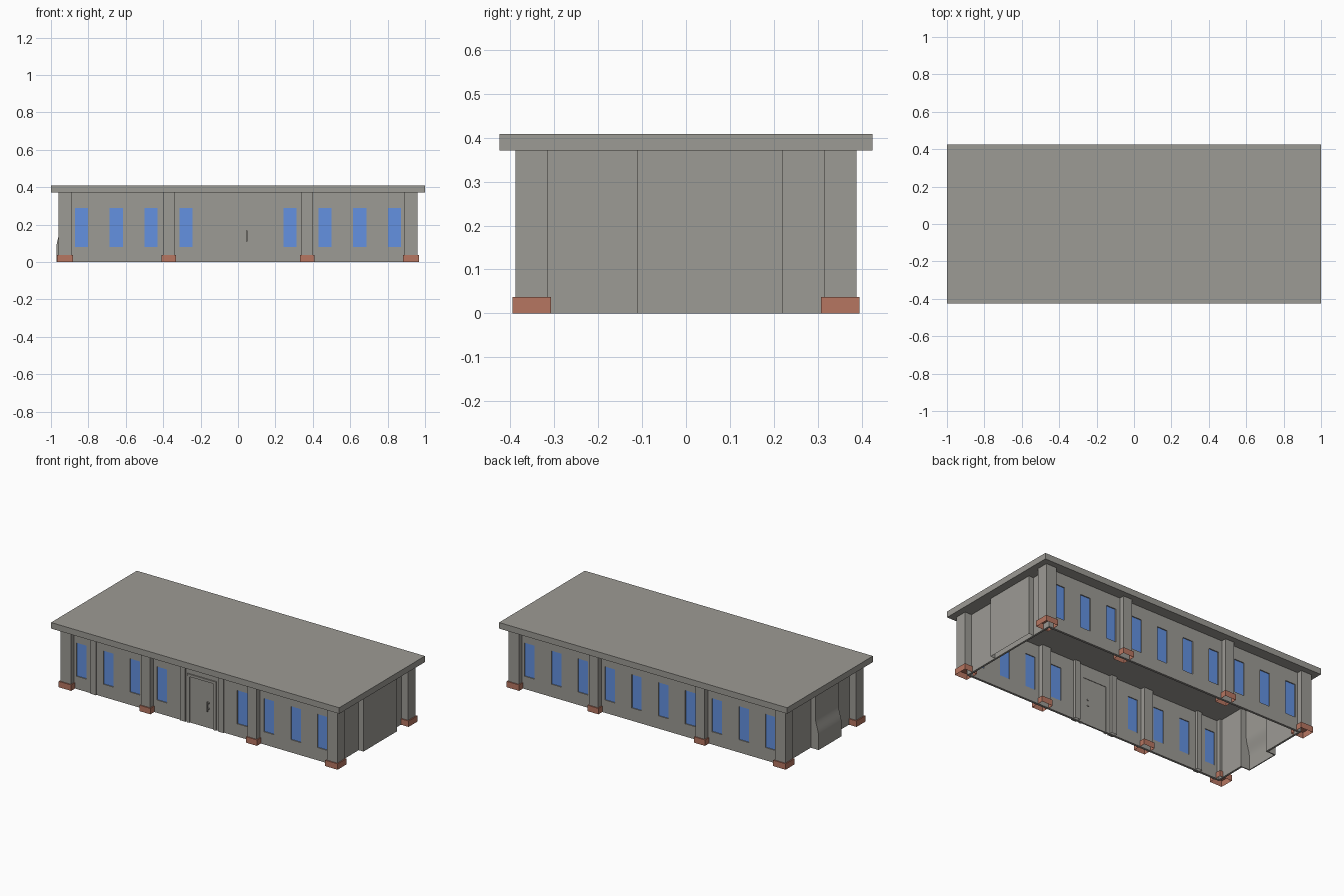
import bpy
import bmesh
import math

old = bpy.data.objects.get("Cube")
if old:
    bpy.data.objects.remove(old, do_unlink=True)


def material(name, rgb):
    mat = bpy.data.materials.new(name)
    mat.use_nodes = True
    mat.diffuse_color = (*rgb, 1)
    mat.node_tree.nodes["Principled BSDF"].inputs["Base Color"].default_value = (*rgb, 1)
    return mat


STONE = material("warm_grey_stone", (0.335, 0.325, 0.298))
BRICK = material("red_brick", (0.47, 0.18, 0.12))
GLASS = material("blue_glass", (0.125, 0.285, 0.75))


def add_object(name, bm, mat):
    mesh = bpy.data.meshes.new(name)
    bm.to_mesh(mesh)
    bm.free()
    mesh.materials.append(mat)
    obj = bpy.data.objects.new(name, mesh)
    bpy.context.collection.objects.link(obj)
    return obj


def boxes(name, mat, spans, open_base=False):
    """One object made of boxes, each given as (x range, y range, z range)."""
    bm = bmesh.new()
    for span in spans:
        verts = bmesh.ops.create_cube(bm, size=1)["verts"]
        for v in verts:
            for axis, (low, high) in enumerate(span):
                v.co[axis] = low if v.co[axis] < 0 else high
    bm.normal_update()
    if open_base:
        bases = [f for f in bm.faces if f.normal.z < -0.5]
        bmesh.ops.delete(bm, geom=bases, context="FACES")
    return add_object(name, bm, mat)


def prism(name, mat, profile, y0, y1):
    """Extrude an x-z profile along y."""
    bm = bmesh.new()
    face = bm.faces.new([bm.verts.new((x, y0, z)) for x, z in profile])
    out = bmesh.ops.extrude_face_region(bm, geom=[face])["geom"]
    moved = [v for v in out if isinstance(v, bmesh.types.BMVert)]
    bmesh.ops.translate(bm, verts=moved, vec=(0, y1 - y0, 0))
    bmesh.ops.recalc_face_normals(bm, faces=bm.faces)
    return add_object(name, bm, mat)


def cut(obj, spans):
    cutter = boxes("opening_cutter", STONE, spans)
    cutter.hide_render = True
    mod = obj.modifiers.new("openings", "BOOLEAN")
    mod.operation = "DIFFERENCE"
    mod.solver = "EXACT"
    mod.object = cutter
    bpy.context.view_layer.objects.active = obj
    bpy.ops.object.modifier_apply(modifier=mod.name)
    bpy.data.objects.remove(cutter, do_unlink=True)


WALL_TOP = 0.372
OUTER, INNER = 0.356, 0.342
END, THICK = 0.915, 0.012
SILL, HEAD = 0.08, 0.29
HALF = 0.035
DOOR_HALF, DOOR_TOP = 0.09, 0.30

# Roof slab
boxes("roof", STONE, [((-1, 1), (-0.425, 0.425), (WALL_TOP - 0.001, 0.409))])

# Long walls with window openings and glazing
columns = [-0.837 + 0.186 * i for i in range(10)]
for side, label in ((-1, "front"), (1, "back")):
    centres = [x for x in columns if side > 0 or abs(x) > 0.2]
    wall_y = sorted((side * OUTER, side * INNER))
    wall = boxes(label + "_wall", STONE, [((-END, END), wall_y, (0, WALL_TOP))])
    deep = (wall_y[0] - 0.02, wall_y[1] + 0.02)
    openings = [((x - HALF, x + HALF), deep, (SILL, HEAD)) for x in centres]
    if side < 0:
        openings.append(((-DOOR_HALF, DOOR_HALF), deep, (-0.05, DOOR_TOP)))
    cut(wall, openings)

    pane_y = sorted((side * 0.35, side * 0.347))
    boxes(label + "_windows", GLASS,
          [((x - HALF, x + HALF), pane_y, (SILL, HEAD)) for x in centres])

# Door leaf, surround and pull handle
boxes("door", STONE, [((-DOOR_HALF, DOOR_HALF), (-0.355, -0.345), (0, DOOR_TOP))])
boxes("door_frame", STONE, [
    ((-0.1, -0.084), (-0.362, -0.342), (0, DOOR_TOP)),
    ((0.084, 0.1), (-0.362, -0.342), (0, DOOR_TOP)),
    ((-0.1, 0.1), (-0.363, -0.342), (DOOR_TOP - 0.01, DOOR_TOP + 0.006)),
])
boxes("door_handle", STONE, [
    ((0.043, 0.051), (-0.376, -0.368), (0.11, 0.17)),
    ((0.043, 0.051), (-0.37, -0.34), (0.118, 0.126)),
    ((0.043, 0.051), (-0.37, -0.34), (0.154, 0.162)),
])

# Narrow ribs running through the front wall
boxes("front_ribs", STONE, [
    ((x - 0.018, x + 0.018), (-0.363, -0.325), (0, WALL_TOP))
    for x in (-0.75, -0.13, 0.135)
], open_base=True)

# Pillars standing on hollow brick footings
FOOTING = 0.037
for side, label in ((-1, "front"), (1, "back")):
    shafts, footings = [], []
    for x, half in ((-0.925, 0.036), (-0.37, 0.031), (0.37, 0.031), (0.925, 0.036)):
        y = sorted((side * 0.315, side * 0.388))
        shafts.append(((x - half, x + half), y, (FOOTING, WALL_TOP)))
        grow = half + 0.007
        footings.append(((x - grow, x + grow), (y[0] - 0.007, y[1] + 0.007), (0, FOOTING)))
    boxes(label + "_pillars", STONE, shafts, open_base=True)
    boxes(label + "_footings", BRICK, footings, open_base=True)

# Right end wall with its projecting bay
boxes("right_end_wall", STONE, [((END - THICK, END), (-INNER, INNER), (0, WALL_TOP))])
boxes("right_end_bay", STONE, [((END - 0.005, 0.948), (-0.11, 0.221), (0, WALL_TOP))],
      open_base=True)

# Left end wall, open behind a hollow chimney breast that flares at its foot
CH0, CH1 = -0.157, 0.07
boxes("left_end_wall", STONE, [
    ((-END, -END + THICK), (-INNER, CH0), (0, WALL_TOP)),
    ((-END, -END + THICK), (CH1, INNER), (0, WALL_TOP)),
])
FOOT, NECK = -0.97, -0.947
curve = [(FOOT + (NECK - FOOT) * (1 - math.cos(math.pi * i / 8)) / 2, 0.08 + 0.015 * i)
         for i in range(9)]
outline = [(FOOT, 0)] + curve + [(NECK, WALL_TOP)]
SKIN = 0.006
shell = outline + [(x + SKIN, z) for x, z in reversed(outline)]
cheek = outline + [(-END + THICK, WALL_TOP), (-END + THICK, 0)]
parts = [
    prism("chimney_face", STONE, shell, CH0, CH1),
    prism("chimney_cheek_front", STONE, cheek, CH0, CH0 + SKIN),
    prism("chimney_cheek_back", STONE, cheek, CH1 - SKIN, CH1),
]
bpy.ops.object.select_all(action="DESELECT")
for part in parts:
    part.select_set(True)
bpy.context.view_layer.objects.active = parts[0]
bpy.ops.object.shade_smooth_by_angle(angle=math.radians(35))
